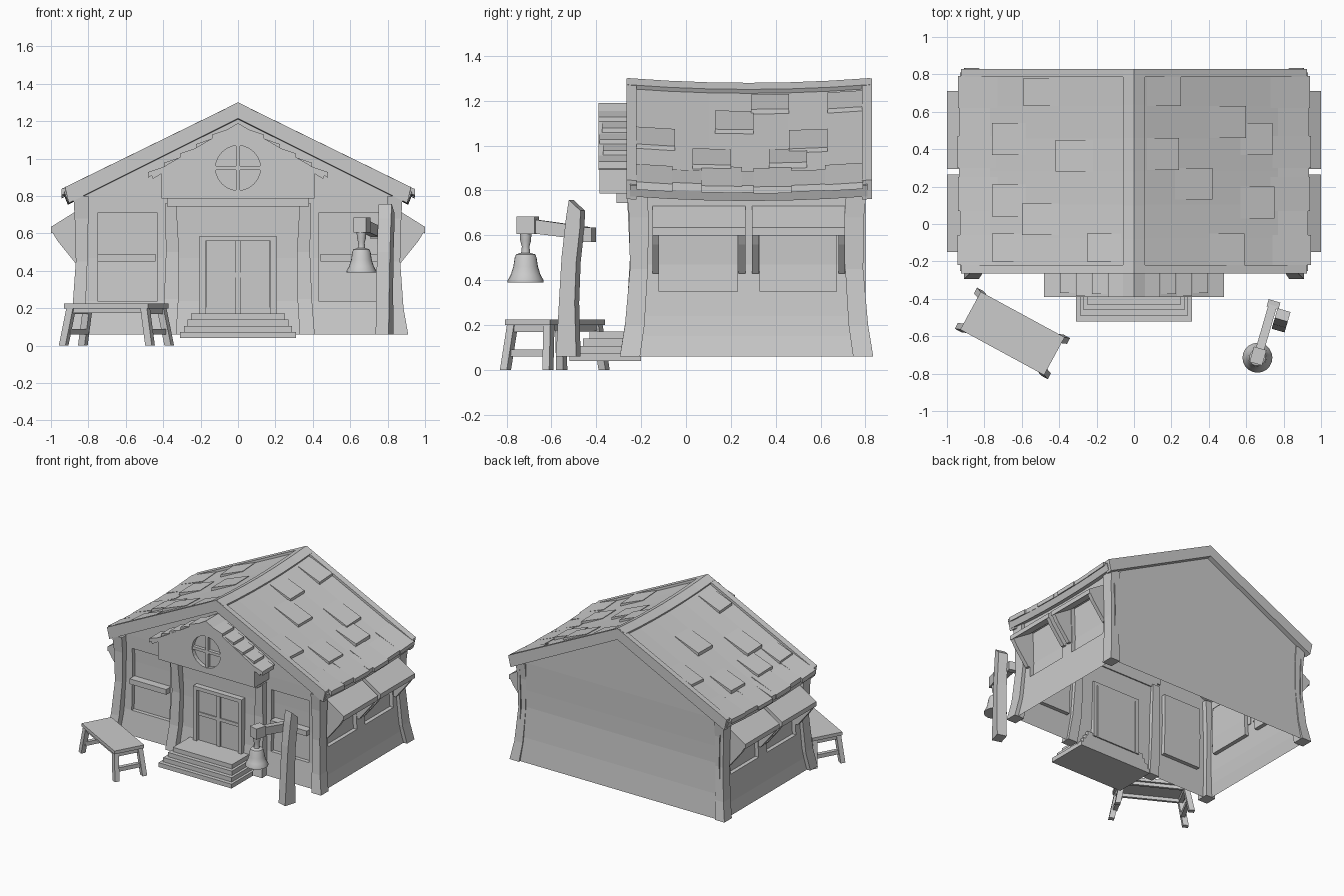
import bpy, bmesh, math, random
from mathutils import Matrix, Vector

if "Cube" in bpy.data.objects:
    bpy.data.objects.remove(bpy.data.objects["Cube"])
random.seed(4)

def mesh(name, verts, faces, mat=None):
    bm = bmesh.new()
    vs = [bm.verts.new(v) for v in verts]
    for f in faces:
        bm.faces.new([vs[i] for i in f])
    bmesh.ops.remove_doubles(bm, verts=bm.verts, dist=1e-5)
    bmesh.ops.recalc_face_normals(bm, faces=bm.faces)
    me = bpy.data.meshes.new(name)
    bm.to_mesh(me)
    bm.free()
    ob = bpy.data.objects.new(name, me)
    bpy.context.collection.objects.link(ob)
    if mat:
        ob.matrix_world = mat
    return ob

def loft(name, rings, mat=None):
    n, m = len(rings[0]), len(rings)
    faces = [(i*n+j, i*n+(j+1) % n, (i+1)*n+(j+1) % n, (i+1)*n+j)
             for i in range(m-1) for j in range(n)]
    faces += [tuple(range(n)), tuple((m-1)*n+j for j in range(n))]
    return mesh(name, [v for r in rings for v in r], faces, mat)

def rect(x0, x1, y0, y1, z):
    return [(x0, y0, z), (x1, y0, z), (x1, y1, z), (x0, y1, z)]

def box(name, x0, x1, y0, y1, z0, z1, mat=None):
    return loft(name, [rect(x0, x1, y0, y1, z0), rect(x0, x1, y0, y1, z1)], mat)

def prism(name, pts, y0, y1):
    return loft(name, [[(x, y, z) for x, z in pts] for y in (y0, y1)])

def lerp(z, table):
    for (a, va), (b, vb) in zip(table, table[1:]):
        if z <= b:
            return va + (vb-va)*(z-a)/(b-a)
    return table[-1][1]

# Wall sheet made of cells, cells inside holes are set back to form recesses
def wall(name, us, zs, holes, fn, gable=None, depth=0.03):
    verts, faces = [], []
    def quad(*ps):
        faces.append(tuple(range(len(verts), len(verts)+len(ps))))
        verts.extend(fn(*p) for p in ps)
    def dep(i, k):
        if not (0 <= i < len(us)-1 and 0 <= k < len(zs)-1):
            return 0
        u, z = (us[i]+us[i+1])/2, (zs[k]+zs[k+1])/2
        return depth if any(a < u < b and c < z < d for a, b, c, d in holes) else 0
    for i in range(len(us)-1):
        for k in range(len(zs)-1):
            u, v, z, w, d = us[i], us[i+1], zs[k], zs[k+1], dep(i, k)
            quad((u, z, d), (v, z, d), (v, w, d), (u, w, d))
            e, g = dep(i+1, k), dep(i, k+1)
            if e != d:
                quad((v, z, d), (v, w, d), (v, w, e), (v, z, e))
            if g != d:
                quad((u, w, d), (v, w, d), (v, w, g), (u, w, g))
    if gable:
        quad((us[0], zs[-1], 0), (us[-1], zs[-1], 0), (0, gable, 0))
    return mesh(name, verts, faces)

MID = 0.27
fy = [(.06, -.24), (.24, -.215), (.5, -.205), (.81, -.21), (1.3, -.21)]
by = [(.06, .82), (.24, .80), (.5, .785), (.81, .795), (1.3, .795)]
sx = [(.06, .88), (.2, .855), (.47, .84), (.82, .85)]
rows = [.06, .15, .24, .35, .47, .6, .71, .81]
wins = [(-.75, -.43, .24, .71), (.43, .75, .24, .71)]
wall("front_wall", [-.85, -.75, -.43, .43, .75, .85], rows, wins,
     lambda u, z, d: (u, lerp(z, fy)+d, z), 1.23)
wall("back_wall", [-.85, 0, .85], rows, [], lambda u, z, d: (u, lerp(z, by), z), 1.23)
for s, side in ((1, "right"), (-1, "left")):
    wall(side+"_wall", [-.23, -.12, .23, .33, .67, .80], rows,
         [(-.12, .23, .35, .71), (.33, .67, .35, .71)],
         lambda u, z, d: (s*(lerp(z, sx)-d), u, z))

    # Flared corner posts: z, inner x, outer x, outer y, inner y
    st = [(.06, .83, .91, -.295, -.205), (.2, .815, .885, -.272, -.185),
          (.45, .805, .867, -.25, -.17), (.68, .80, .873, -.253, -.166), (.80, .80, .88, -.265, -.175)]
    for end in (0, 1):
        loft(f"{side}_corner_post", [rect(s*a, s*b, 2*MID-c if end else c, 2*MID-d if end else d, z)
                                     for z, a, b, c, d in st])
    # Entrance columns
    cs = [(.06, .33, .41, -.295), (.25, .318, .395, -.265), (.5, .315, .385, -.25), (.76, .33, .39, -.262)]
    loft(f"{side}_entrance_column", [rect(s*a, s*b, y, y+.075, z) for z, a, b, y in cs])
    # Front window sash bar
    box(f"{side}_window_bar", s*.44, s*.75, -.24, -.18, .45, .49)

    # Side awnings with triangular brackets
    for y0, y1 in ((-.15, .265), (.295, .71)):
        prism(f"{side}_awning", [(s*.84, .735), (s*1.0, .635), (s*1.0, .60), (s*.84, .70)], y0, y1)
        for a in (y0, y1-.03):
            prism(f"{side}_awning_bracket", [(s*.84, .72), (s*.995, .61), (s*.965, .56), (s*.86, .43), (s*.835, .43)],
                  a, a+.03)

# Main roof, sagging along the ridge
def roof_z(x, y, top=1.28):
    return top - .489*abs(x) - .022*(1-((y-.28)/.55)**2)

def roof_part(name, y0, y1, x1, top, thick, n=6):
    rings = []
    for i in range(n+1):
        y = y0+(y1-y0)*i/n
        xs = [-x1, 0, x1]
        lower = [(x*(x1-.02)/x1, y, roof_z(x, y, top)-thick) for x in reversed(xs)]
        rings.append([(x, y, roof_z(x, y, top)) for x in xs] + lower)
    loft(name, rings)

roof_part("roof", -.25, .81, .93, 1.28, .05)
roof_part("ridge_cap", -.26, .82, .06, 1.302, .04)
roof_part("front_barge_board", -.265, -.22, .925, 1.30, .085, 1)
roof_part("back_barge_board", .785, .83, .925, 1.30, .085, 1)

# Raised shingles: near-ridge x, eave x, y start, y end
def shingle(s, x0, x1, y0, y1):
    j = random.uniform(-.004, .004)
    loft("roof_shingle", [[(s*x0, y, roof_z(x0, y)-.01), (s*x0, y, roof_z(x0, y)+.004),
                           (s*x1, y, roof_z(x1, y)+.022+j), (s*x1, y, roof_z(x1, y)-.01)] for y in (y0, y1)])

right = [(.40, .59, -.22, -.05), (.22, .42, .13, .30), (.07, .24, .29, .46), (.07, .25, .63, .79),
         (.40, .60, .46, .63), (.57, .75, .03, .20), (.57, .74, .37, .54)]
left = [(.40, .59, .63, .78), (.58, .76, .37, .54), (.22, .42, .28, .45), (.58, .76, .04, .21),
        (.40, .60, -.06, .11), (.07, .25, -.2, -.05), (.60, .76, -.2, -.05)]
eaves = [(.74, .945, -.22, -.06), (.77, .93, -.06, .07), (.73, .94, .07, .25), (.77, .935, .25, .30),
         (.74, .945, .30, .47), (.77, .935, .47, .62), (.73, .94, .62, .79)]
for s, group in ((1, right), (-1, left)):
    for q in group+eaves:
        shingle(s, *q)

# Porch gable with a round recessed window
gable = prism("porch_gable", [(-.41, .787), (.41, .787), (.41, .93), (0, 1.175), (-.41, .93)], -.385, -.2)
ring = [(.12*math.cos(a*math.tau/24), .95+.12*math.sin(a*math.tau/24)) for a in range(24)]
cutter = prism("round_window_cutter", ring, -.45, -.355)
cutter.hide_render = True
cutter.hide_viewport = True
cut = gable.modifiers.new("recess", 'BOOLEAN')
cut.object, cut.solver = cutter, 'EXACT'
box("round_window_upright", -.011, .011, -.38, -.35, .83, 1.07)
box("round_window_crossbar", -.119, .119, -.38, -.35, .939, .961)
box("porch_beam", -.38, .38, -.31, -.2, .745, .787)
for s in (1, -1):
    prism("porch_roof", [(0, 1.19), (s*.465, .917), (s*.455, .892), (0, 1.16)], -.39, -.22)
    for i in range(5):
        a, b = .06+.085*i, .14+.085*i
        y = (-.39, -.375, -.385, -.37, -.39)[i]
        prism("porch_shingle", [(s*a, 1.19-.587*a), (s*b, 1.21-.587*b), (s*b, 1.18-.587*b), (s*a, 1.18-.587*a)], y, -.25)

# Double door in a frame
for s in (1, -1):
    box("door_jamb", s*.175, s*.205, -.25, -.19, .15, .585)
    box("door_leaf", s*.014, s*.17, -.228, -.19, .15, .56)
    box("door_rail", s*.014, s*.17, -.236, -.19, .365, .39)
box("door_lintel", -.205, .205, -.25, -.19, .56, .587)
box("door_meeting_post", -.014, .014, -.238, -.19, .15, .56)

# Entrance steps
for i in range(4):
    box(f"step_{i+1}", -.31+.02*i, .31-.02*i, -.52+.03*i, -.2, .04+.033*i, .073+.033*i)

# Bench, built straight and then turned
bm_ = Matrix.Translation((-.65, -.585, 0)) @ Matrix.Rotation(math.radians(-28.5), 4, 'Z')
box("bench_seat", -.255, .255, -.115, .115, .2, .225, bm_)
for s in (1, -1):
    for t in (1, -1):
        loft("bench_leg", [rect(s*.243, s*.283, t*.09, t*.125, 0), rect(s*.205, s*.245, t*.075, t*.11, .2)], bm_)
    box("bench_end_stretcher", s*.225, s*.255, -.1, .1, .06, .09, bm_)
    box("bench_end_rail", s*.21, s*.24, -.1, .1, .17, .2, bm_)
    box("bench_side_rail", -.22, .22, s*.08, s*.1, .175, .2, bm_)

# Bell stand: bent post, arm and hanging block
pm = Matrix.Translation((.785, -.52, 0)) @ Matrix.Rotation(math.radians(-16.3), 4, 'Z')
path = [(-.052, .06, .042, .06), (-.038, .3, .035, .3), (-.026, .5, .042, .48), (-.005, .68, .06, .64), (.008, .758, .062, .71)]
loft("bell_post", [[(-.036, a, za), (.036, a, za), (.036, b, zb), (-.036, b, zb)] for a, za, b, zb in path], pm)
loft("bell_arm", [[(x, y, z) for x, z in ((-.088, c), (-.042, c), (-.042, d), (-.088, d))]
                  for y, c, d in ((-.19, .61, .672), (.07, .578, .637))], pm)
box("bell_arm_end", -.095, -.03, .055, .095, .57, .635, pm)
box("bell_arm_block", -.1, -.03, -.255, -.17, .605, .685, pm)

# Bell
prof = [(.08, .39), (.08, .40), (.066, .425), (.055, .46), (.049, .50), (.043, .515), (.02, .522),
        (.017, .55), (.024, .575), (.026, .61)]
bell = loft("bell", [[(.66+r*math.cos(a*math.tau/20), -.715+r*math.sin(a*math.tau/20), z) for a in range(20)]
                     for r, z in prof])
bpy.ops.object.select_all(action='DESELECT')
bell.select_set(True)
bpy.context.view_layer.objects.active = bell
bpy.ops.object.shade_smooth_by_angle()
